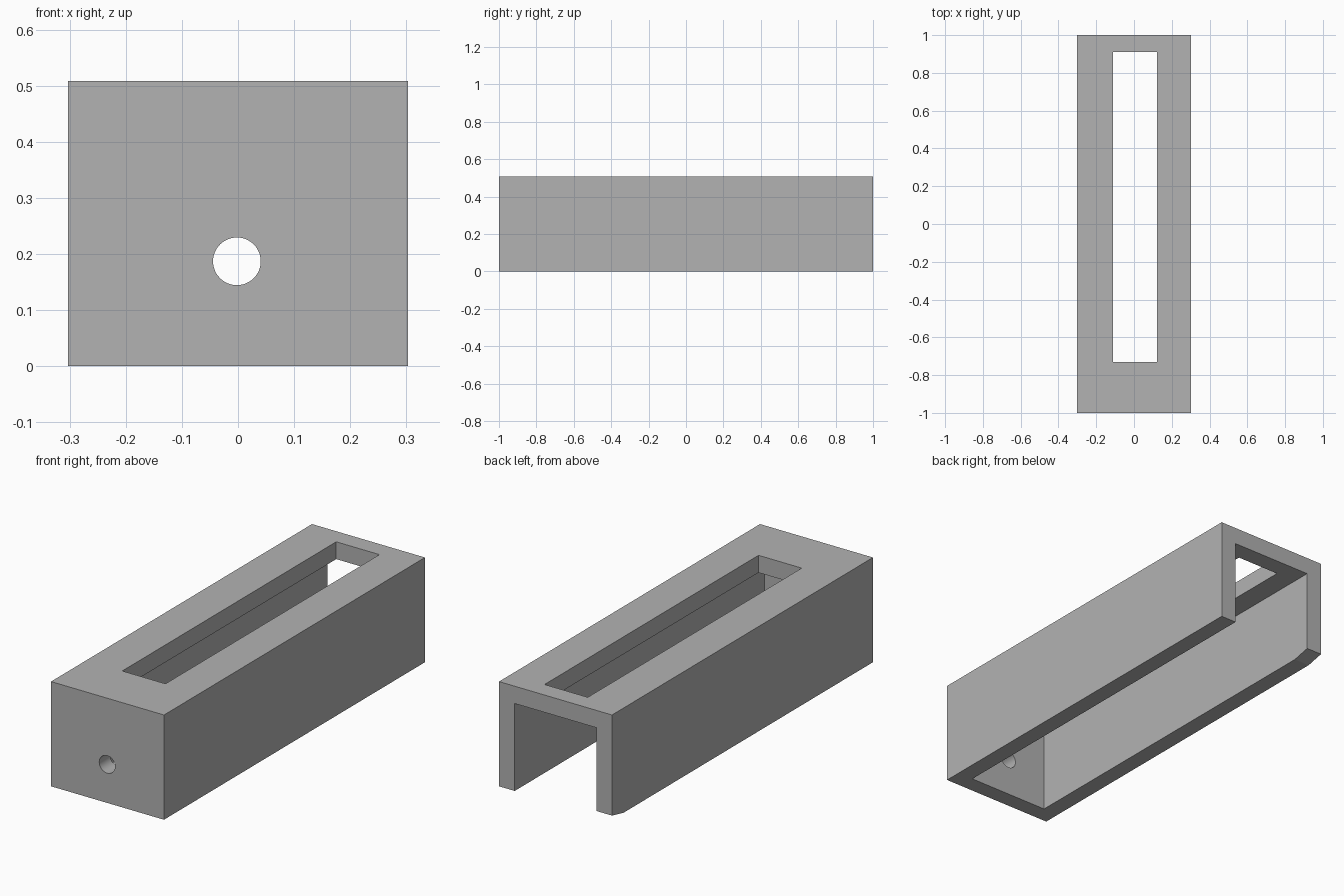
import bpy
import bmesh
import math
from mathutils import Matrix

cube = bpy.data.objects.get("Cube")
if cube:
    bpy.data.objects.remove(cube, do_unlink=True)

WIDTH, LENGTH, HEIGHT, WALL = 0.606, 2.0, 0.508, 0.084
HALF = WIDTH / 2

grey = bpy.data.materials.new("plain grey")
grey.use_nodes = True
colour = (0.448, 0.448, 0.448, 1)
grey.diffuse_color = colour
grey.node_tree.nodes["Principled BSDF"].inputs["Base Color"].default_value = colour


def finish(name, bm):
    bmesh.ops.recalc_face_normals(bm, faces=bm.faces)
    mesh = bpy.data.meshes.new(name)
    bm.to_mesh(mesh)
    bm.free()
    mesh.materials.append(grey)
    obj = bpy.data.objects.new(name, mesh)
    bpy.context.collection.objects.link(obj)
    return obj


def box(name, x, y, z):
    """Box given by its (min, max) on each axis."""
    bm = bmesh.new()
    spans = (x, y, z)
    centre = [(a + b) / 2 for a, b in spans]
    size = [b - a for a, b in spans]
    bmesh.ops.create_cube(bm, size=1, matrix=Matrix.Translation(centre) @ Matrix.Diagonal((*size, 1)))
    return finish(name, bm)


def prism(name, profile, x0, x1):
    """Side profile of (y, z) points extruded along x."""
    bm = bmesh.new()
    face = bm.faces.new([bm.verts.new((x0, y, z)) for y, z in profile])
    side = bmesh.ops.extrude_face_region(bm, geom=[face])["geom"]
    bmesh.ops.translate(bm, vec=(x1 - x0, 0, 0), verts=[v for v in side if isinstance(v, bmesh.types.BMVert)])
    return finish(name, bm)


def cylinder(name, radius, depth, location):
    """Cylinder lying along y."""
    bm = bmesh.new()
    bmesh.ops.create_cone(bm, cap_ends=True, segments=48, radius1=radius, radius2=radius, depth=depth,
                          matrix=Matrix.Translation(location) @ Matrix.Rotation(math.pi / 2, 4, "X"))
    return finish(name, bm)


# Outer block of the channel
housing = box("channel_housing", (-HALF, HALF), (-1, 1), (0, HEIGHT))

cutters = [
    # Hollow, open below and at the back
    box("cavity_cutter", (-HALF + WALL, HALF - WALL), (-1 + WALL, 1.2), (-0.2, HEIGHT - WALL)),
    # Long slot in the top
    box("slot_cutter", (-0.11, 0.122), (-0.73, 0.91), (HEIGHT - 0.2, HEIGHT + 0.2)),
    # Round hole in the front wall
    cylinder("hole_cutter", 0.0425, 0.4, (-0.002, -1, 0.187)),
    # Shallow bevel under the back end of one wall
    prism("bevel_cutter", [(0.82, -0.02), (1.09, 0.04), (1.09, -0.02)], -HALF - 0.05, -HALF + 0.15),
]

bpy.ops.object.select_all(action="DESELECT")
housing.select_set(True)
bpy.context.view_layer.objects.active = housing

for cutter in cutters:
    cutter.hide_render = True
    mod = housing.modifiers.new(cutter.name, "BOOLEAN")
    mod.operation = "DIFFERENCE"
    mod.solver = "EXACT"
    mod.object = cutter
    bpy.ops.object.modifier_apply(modifier=mod.name)
    bpy.data.objects.remove(cutter, do_unlink=True)

# Round the hole wall, keep every edge sharp
bpy.ops.object.shade_smooth_by_angle(angle=math.radians(30))
# The bevel is shallower than the smoothing angle, so keep planar faces flat
for poly in housing.data.polygons:
    if abs(poly.center.x) > 0.1 or poly.center.z > 0.3:
        poly.use_smooth = False
